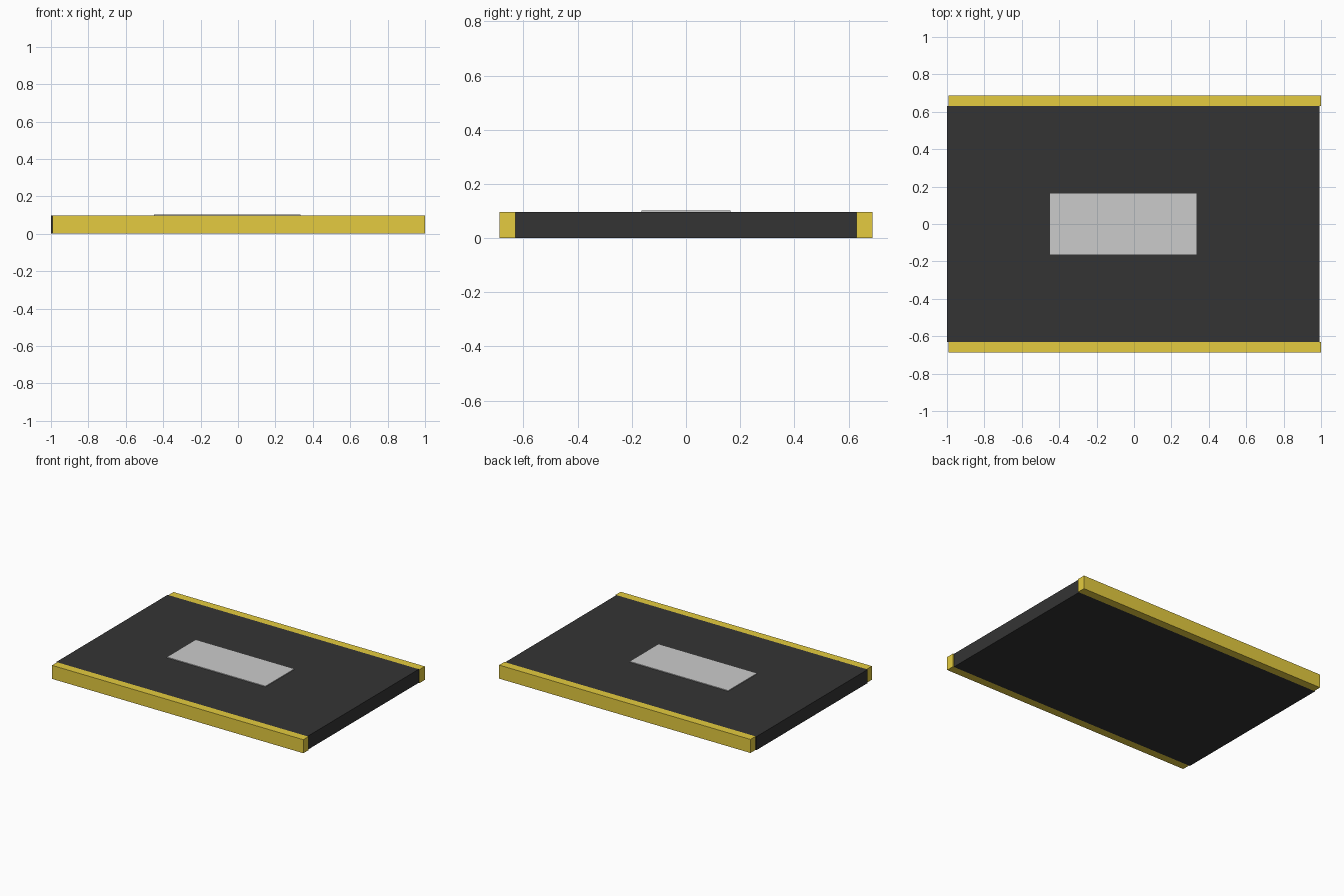
import bpy

if "Cube" in bpy.data.objects:
    bpy.data.objects.remove(bpy.data.objects["Cube"])


def material(name, rgb):
    mat = bpy.data.materials.new(name)
    mat.diffuse_color = (*rgb, 1.0)
    mat.use_nodes = True
    mat.node_tree.nodes["Principled BSDF"].inputs["Base Color"].default_value = mat.diffuse_color
    return mat


def box(name, lo, hi, mat=None):
    """Flat-faced box spanning the corners lo and hi."""
    bpy.ops.mesh.primitive_cube_add(size=1, location=[(a + b) / 2 for a, b in zip(lo, hi)])
    obj = bpy.context.object
    obj.name = name
    obj.scale = [b - a for a, b in zip(lo, hi)]
    bpy.ops.object.transform_apply(location=False, rotation=False, scale=True)
    if mat:
        obj.data.materials.append(mat)
    return obj


black = material("black", (0.034, 0.034, 0.034))
yellow = material("yellow", (0.78, 0.6, 0.05))

HEIGHT = 0.097   # slab thickness
INNER_Y = 0.63   # seam between panel and rails
OUTER_Y = 0.688

# Dark main slab
box("panel", (-1.0, -INNER_Y, 0), (0.993, INNER_Y, HEIGHT), black)

# Yellow rails along both long edges
for name, side in (("front_rail", -1), ("back_rail", 1)):
    y0, y1 = sorted((side * INNER_Y, side * OUTER_Y))
    box(name, (-0.993, y0, 0), (1.0, y1, HEIGHT), yellow)

# Thin raised plate on top
box("top_plate", (-0.45, -0.164, HEIGHT), (0.333, 0.164, 0.102))
